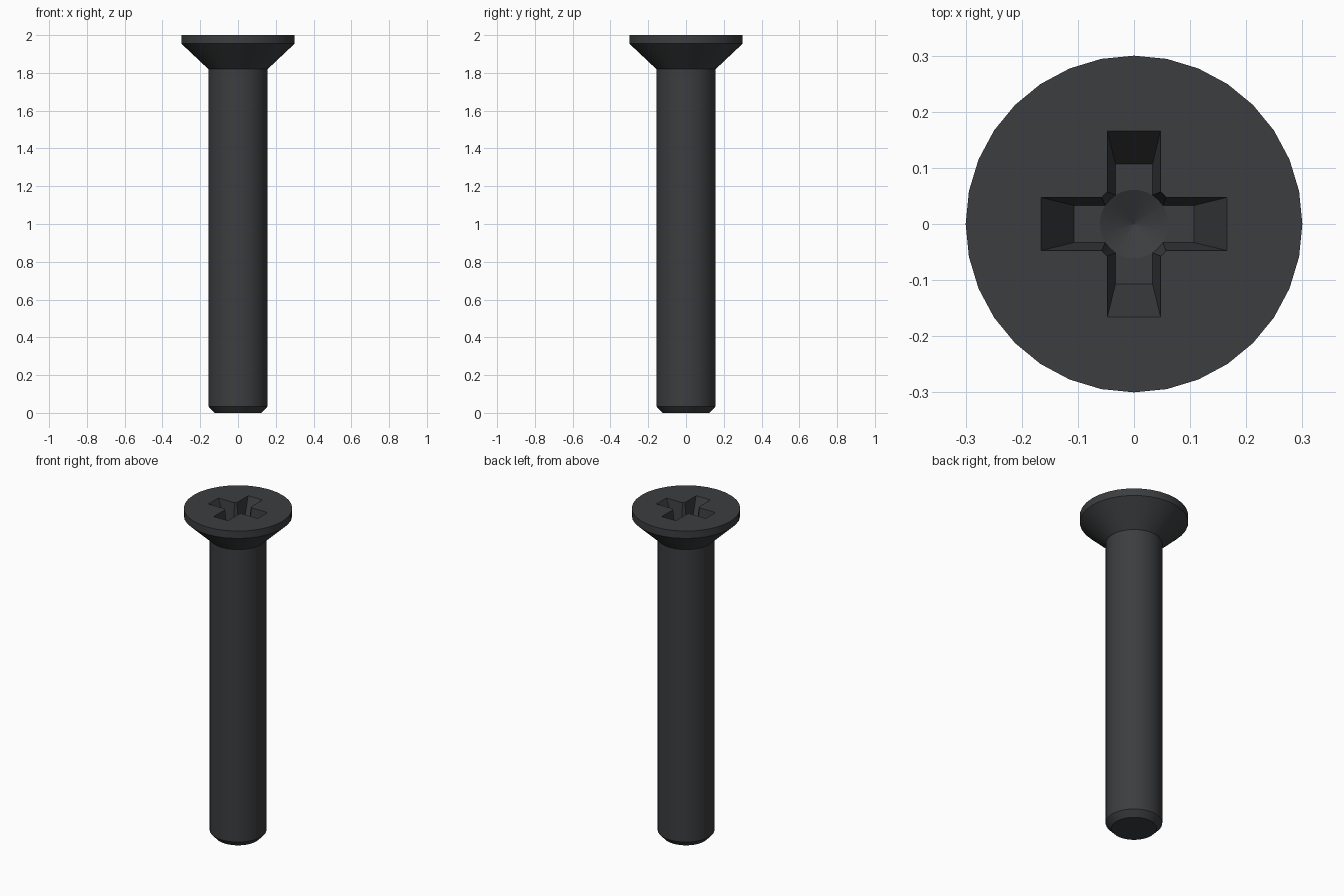
import bpy, bmesh, math

if "Cube" in bpy.data.objects:
    bpy.data.objects.remove(bpy.data.objects["Cube"])

SIDES = 32
TOP = 2.0
DEPTH = 0.13


def loft(name, rings):
    """Skin a stack of equal-length rings and cap both ends."""
    bm = bmesh.new()
    loops = [[bm.verts.new(p) for p in ring] for ring in rings]
    n = len(loops[0])
    for a, b in zip(loops, loops[1:]):
        for i in range(n):
            j = (i + 1) % n
            bm.faces.new((a[i], a[j], b[j], b[i]))
    bm.faces.new(loops[0][::-1])
    bm.faces.new(loops[-1])
    bmesh.ops.remove_doubles(bm, verts=bm.verts, dist=1e-5)
    bmesh.ops.recalc_face_normals(bm, faces=bm.faces)
    mesh = bpy.data.meshes.new(name)
    bm.to_mesh(mesh)
    bm.free()
    obj = bpy.data.objects.new(name, mesh)
    bpy.context.collection.objects.link(obj)
    return obj


def circle(r, z):
    return [(r * math.cos(2 * math.pi * i / SIDES),
             r * math.sin(2 * math.pi * i / SIDES), z) for i in range(SIDES)]


def cross(reach, half, z):
    pts = []
    for k in range(4):
        c, s = [(1, 0), (0, 1), (-1, 0), (0, -1)][k]
        for x, y in ((reach, -half), (reach, half), (half, half)):
            pts.append((x * c - y * s, x * s + y * c, z))
    return pts


# Shank with chamfered tip and countersunk head
screw = loft("screw", [circle(r, z) for r, z in (
    (0.125, 0.0), (0.157, 0.035), (0.157, 1.82), (0.298 + 0.002, 1.955), (0.30, TOP))])

# Tapered cross recess, continued half a depth above the head
arms = loft("recess_arms", [cross(0.107, 0.033, TOP - DEPTH),
                            cross(0.1955, 0.05475, TOP + DEPTH / 2)])

# Central core of the recess with a shallow conical floor
core = loft("recess_core", [circle(0.0005, TOP - DEPTH - 0.03),
                            circle(0.061, TOP - DEPTH),
                            circle(0.0815, TOP + DEPTH / 2)])

# Cut the recess into the head
bpy.context.view_layer.objects.active = screw
screw.select_set(True)
for cutter in (arms, core):
    mod = screw.modifiers.new("recess", 'BOOLEAN')
    mod.operation = 'DIFFERENCE'
    mod.solver = 'EXACT'
    mod.object = cutter
    bpy.ops.object.modifier_apply(modifier=mod.name)
    bpy.data.objects.remove(cutter)

bpy.ops.object.shade_smooth_by_angle(angle=math.radians(20))

# Black steel
steel = bpy.data.materials.new("black_steel")
steel.diffuse_color = (0.045, 0.047, 0.05, 1)
steel.use_nodes = True
steel.node_tree.nodes["Principled BSDF"].inputs["Base Color"].default_value = steel.diffuse_color
screw.data.materials.clear()
screw.data.materials.append(steel)
